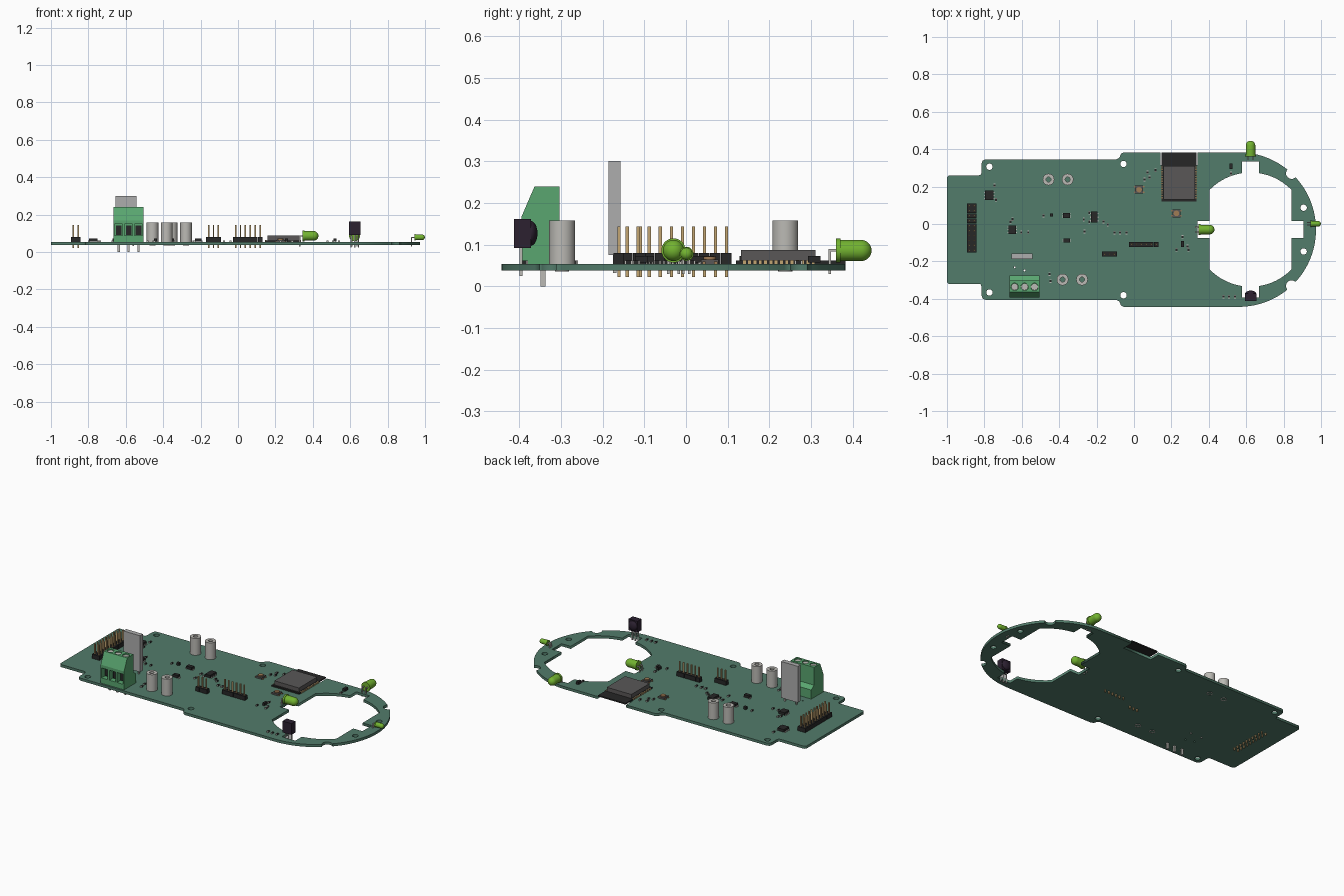
import bpy, bmesh
from math import sin, cos, radians, pi, sqrt
from mathutils import Matrix, Vector

if "Cube" in bpy.data.objects:
    bpy.data.objects.remove(bpy.data.objects["Cube"])

TOP, BOT = 0.054, 0.038          # board faces
CY = -0.03                       # board symmetry line

def mat(name, *rgb):
    m = bpy.data.materials.new(name)
    m.diffuse_color = (*rgb, 1)
    m.use_nodes = True
    m.node_tree.nodes["Principled BSDF"].inputs["Base Color"].default_value = m.diffuse_color
    return m

GREEN = mat("board_green", .085, .20, .145)
LED = mat("led_green", .17, .45, .03)
TERM = mat("terminal_green", .10, .38, .16)
BLACK = mat("black_plastic", .02, .02, .02)
PURPLE = mat("sensor_black", .025, .015, .03)
GOLD = mat("pin_gold", .55, .38, .17)
SHIELD = mat("shield_grey", .10, .095, .095)
COPPER = mat("copper", .35, .2, .09)
METAL = mat("metal", .5, .49, .46)

def finish(bm, name, m=None, smooth=False):
    bmesh.ops.recalc_face_normals(bm, faces=bm.faces)
    me = bpy.data.meshes.new(name)
    bm.to_mesh(me)
    bm.free()
    if smooth:
        me.shade_smooth()
        me.set_sharp_from_angle(angle=radians(35))
    ob = bpy.data.objects.new(name, me)
    bpy.context.collection.objects.link(ob)
    if m:
        me.materials.append(m)
    return ob

def boxes(name, items, m=None):
    """items: (x0, x1, y0, y1, z0, z1) gathered in one object"""
    bm = bmesh.new()
    for x0, x1, y0, y1, z0, z1 in items:
        M = Matrix.Translation(((x0 + x1) / 2, (y0 + y1) / 2, (z0 + z1) / 2)) @ \
            Matrix.Diagonal((x1 - x0, y1 - y0, z1 - z0, 1))
        bmesh.ops.create_cube(bm, size=1, matrix=M)
    return finish(bm, name, m)

def cbox(x, y, w, d, z0, z1):
    return (x - w / 2, x + w / 2, y - d / 2, y + d / 2, z0, z1)

def lathe(name, prof, M, m=None, n=24, closed=False):
    bm = bmesh.new()
    vs = [bm.verts.new((r, 0, z)) for r, z in prof]
    es = [bm.edges.new(p) for p in zip(vs, vs[1:])]
    if closed:
        es.append(bm.edges.new((vs[-1], vs[0])))
    bmesh.ops.spin(bm, geom=vs + es, axis=(0, 0, 1), cent=(0, 0, 0), angle=2 * pi, steps=n)
    bmesh.ops.remove_doubles(bm, verts=bm.verts, dist=1e-5)
    bm.transform(M)
    return finish(bm, name, m, True)

def arc(cx, cy, r, a0, a1, n):
    return [(cx + r * cos(radians(a0 + (a1 - a0) * i / n)),
             cy + r * sin(radians(a0 + (a1 - a0) * i / n))) for i in range(n + 1)]

# ---- board: outline, big notched opening and drill holes
half = arc(.56, 0, .413, 0, 42.6, 16)
half += arc(.56 + .413 * cos(radians(46.8)), .413 * sin(radians(46.8)), .03, -43.2, -223.2, 12)
half += arc(.56, 0, .413, 51, 90, 14)
body = [(-.055, .413), (-.07, .405), (-.078, .385), (-.095, .375), (-.795, .375), (-.81, .368),
        (-.815, .352), (-.815, .305), (-.82, .292), (-.832, .29), (-.99, .29), (-1, .28)]
cutout = [(.34, .413), (.34, .345), (.142, .345), (.142, .413)]
upper = [(x, CY + y) for x, y in half + cutout + body]
lower = [(x, CY - y) for x, y in (half + body)[1:]][::-1]

R, W, F = .305, .046, .22        # opening radius, notch half width, flat side
quad = [(.283, W), (F, W)] + arc(0, 0, R, 43.8, 81.3, 12) + [(W, .364)]
flip = quad[::-1]
opening = quad + [(-x, y) for x, y in flip] + [(-x, -y) for x, y in quad] + [(x, -y) for x, y in flip]
opening = [(.623 + x, CY + y) for x, y in opening]

holes = [(x, CY + s * y, .017) for x, y in ((-.773, .336), (-.056, .351), (.907, .117)) for s in (1, -1)]
holes += [(-.638, -.232, .005), (-.585, -.248, .005)]
cu = bpy.data.curves.new("circuit_board", 'CURVE')
cu.dimensions, cu.fill_mode, cu.extrude = '2D', 'BOTH', (TOP - BOT) / 2
for loop in [upper + lower, opening] + [arc(x, y, r, 0, 345, 23) for x, y, r in holes]:
    s = cu.splines.new('POLY')
    s.points.add(len(loop) - 1)
    for p, (x, y) in zip(s.points, loop):
        p.co = (x, y, 0, 1)
    s.use_cyclic_u = True
board = bpy.data.objects.new("circuit_board", cu)
board.location.z = (TOP + BOT) / 2
cu.materials.append(GREEN)
bpy.context.collection.objects.link(board)
bpy.context.view_layer.objects.active = board
board.select_set(True)
bpy.ops.object.convert(target='MESH')
board.select_set(False)

# ---- pin headers
P = .0264
def header(name, x, y, nx, ny):
    at = [(x + (i - (nx - 1) / 2) * P, y + (j - (ny - 1) / 2) * P) for i in range(nx) for j in range(ny)]
    boxes(name + "_base", [cbox(a, b, P * .97, P * .97, TOP, .08) for a, b in at], BLACK)
    boxes(name + "_pins", [cbox(a, b, .0075, .0075, .022, .143) for a, b in at], GOLD)

header("side_header", -.868, -.022, 2, 10)
header("short_header", -.131, -.161, 3, 1)
header("long_header", .053, -.109, 6, 1)

# ---- hollow standoff posts
for i, (x, y) in enumerate([(-.457, .238), (-.355, .238), (-.382, -.297), (-.278, -.297)]):
    lathe(f"standoff_{i}", [(.013, TOP), (.031, TOP), (.031, .158), (.013, .158)],
          Matrix.Translation((x, y, 0)), METAL, 32, True)
    lathe(f"standoff_pin_{i}", [(.013, BOT - .003), (.017, BOT - .003), (.017, TOP + .01), (.013, TOP + .01)],
          Matrix.Translation((x, y, 0)), METAL, 16, True)

# ---- screw terminal
prof = [(-.394, TOP), (-.394, .168), (-.363, .24), (-.303, .24), (-.303, .13), (-.276, .11), (-.276, TOP)]
bm = bmesh.new()
f = bm.faces.new([bm.verts.new((-.665, y, z)) for y, z in prof])
ext = bmesh.ops.extrude_face_region(bm, geom=[f])
bmesh.ops.translate(bm, vec=(.16, 0, 0), verts=[v for v in ext['geom'] if isinstance(v, bmesh.types.BMVert)])
term = finish(bm, "terminal_block", TERM)
txs = [-.585 + i * .053 for i in (-1, 0, 1)]
bm = bmesh.new()
for x in txs:
    bmesh.ops.create_cube(bm, size=1, matrix=Matrix.Translation((x, -.39, .118)) @ Matrix.Diagonal((.042, .06, .062, 1)))
    bmesh.ops.create_cone(bm, cap_ends=True, segments=20, radius1=.02, radius2=.02, depth=.04,
                          matrix=Matrix.Translation((x, -.336, .24)))
cut = finish(bm, "terminal_cutter")
cut.hide_render = True
cut.hide_set(True)
mod = term.modifiers.new("openings", 'BOOLEAN')
mod.operation, mod.object, mod.solver = 'DIFFERENCE', cut, 'EXACT'
for i, x in enumerate(txs):
    lathe(f"terminal_screw_{i}", [(0, .215), (.0185, .215), (.0185, .234), (0, .234)],
          Matrix.Translation((x, -.336, 0)), METAL, 20)
boxes("terminal_clamps", [cbox(x, -.364, .03, .006, .092, .142) for x in txs], BLACK)
boxes("terminal_pins", [cbox(x, -.343, .012, .012, 0, TOP) for x in txs], METAL)

# ---- upright grey slab component
boxes("upright_slab", [(-.656, -.542, -.186, -.157, .075, .3)], mat("slab_grey", .42, .42, .42))
boxes("slab_legs", [cbox(x, -.171, .008, .008, BOT - .006, .08) for x in (-.638, -.56)], METAL)

# ---- wireless module: carrier board, metal shield, edge pads
boxes("module_carrier", [(.147, .335, .12, .382, TOP, .062)], BLACK)
boxes("module_shield", [(.157, .325, .132, .311, .062, .087)], SHIELD)
boxes("module_pads", [cbox(x, .14 + i * .0127, .008, .007, TOP, .063)
                      for x in (.148, .334) for i in range(14)], GOLD)

# ---- LEDs lying on their side with bent leads
def led(name, base, ang, s, length):
    M = Matrix.Translation(base) @ Matrix.Rotation(ang, 4, 'Z') @ Matrix.Rotation(pi / 2, 4, 'Y')
    r = .0255 * s
    prof = [(0, 0), (.029 * s, 0), (.029 * s, .011 * s), (r, .011 * s)]
    prof += [(r * cos(a * pi / 16), length - r + r * sin(a * pi / 16)) for a in range(8)] + [(0, length)]
    lathe(name, prof, M, LED, 28)
    d, t = Vector((cos(ang), sin(ang))), Vector((-sin(ang), cos(ang)))
    leads = []
    for k in (-.0125 * s, .0125 * s):
        b = Vector(base[:2]) + t * k
        e = b - d * .015
        lo, hi = (min(b.x, e.x), min(b.y, e.y)), (max(b.x, e.x), max(b.y, e.y))
        leads += [(lo[0] - .003, hi[0] + .003, lo[1] - .003, hi[1] + .003, base[2] - .003, base[2] + .003),
                  cbox(e.x, e.y, .006, .006, .03, base[2])]
    boxes(name + "_leads", leads, METAL)

led("led_side", (.623, .36, .086), pi / 2, 1, .085)
led("led_inner", (.345, -.03, .086), 0, 1, .085)
led("led_tip", (.943, .001, .078), 0, .58, .056)

# ---- infrared sensor
boxes("sensor_body", [(.594, .654, -.412, -.372, .092, .162)], PURPLE)
dome = [(.03 * cos(a * pi / 16), .017 * sin(a * pi / 16)) for a in range(8)] + [(0, .017)]
lathe("sensor_dome", [(0, -.004), (.03, -.004)] + dome,
      Matrix.Translation((.624, -.373, .127)) @ Matrix.Rotation(-pi / 2, 4, 'X'), PURPLE)
boxes("sensor_legs", [cbox(.624 + k, -.396, .007, .007, .025, .095) for k in (-.02, 0, .02)], METAL)

# ---- round buttons
for i, (x, y) in enumerate([(.027, .184), (.227, .057)]):
    boxes(f"button_base_{i}", [cbox(x, y, .042, .042, TOP, .064)], SHIELD)
    boxes(f"button_tabs_{i}", [cbox(x, y + s * .014, .056, .008, TOP, .059) for s in (-1, 1)], COPPER)
    lathe(f"button_cap_{i}", [(0, .064), (.015, .064), (.015, .071), (0, .071)],
          Matrix.Translation((x, y, 0)), COPPER, 16)

# ---- chips with side leads
chips = [(-.773, .153, .045, .05), (-.65, -.03, .04, .046), (-.213, .037, .036, .06), (-.36, .046, .038, .026),
         (-.36, -.088, .036, .022), (-.441, .048, .018, .016), (.519, .308, .016, .03), (.259, -.107, .014, .03)]
boxes("chips", [cbox(x, y, w, d, TOP + .003, .073) for x, y, w, d in chips], BLACK)
boxes("chip_leads", [cbox(x + s * w * .52, y + k * d * .32, w * .22, d * .13, TOP, .06)
                     for x, y, w, d in chips[:5] for s in (-1, 1) for k in (-1, 0, 1)], METAL)

# ---- tiny surface-mount parts
tiny = [(.072, .276), (.115, .287), (.083, .249), (.056, .238), (.519, .27), (-.746, .206), (-.738, .13),
        (-.65, .025), (-.66, .012), (-.602, -.045), (-.565, -.045), (-.484, .045), (-.268, .024), (-.265, -.04),
        (-.163, .013), (-.141, -.003), (-.104, -.046), (-.075, -.046), (-.04, -.046), (.259, -.069), (.227, -.138),
        (.291, -.138), (.286, -.12), (.479, -.388), (.508, -.388), (.54, -.388), (-.452, -.268), (-.446, -.305),
        (-.24, .06), (-.24, .012)]
boxes("resistors", [cbox(x, y, .009, .012, TOP, .062) for x, y in tiny], BLACK)
boxes("resistor_ends", [cbox(x, y + s * .0075, .009, .004, TOP, .062) for x, y in tiny for s in (-1, 1)], METAL)
